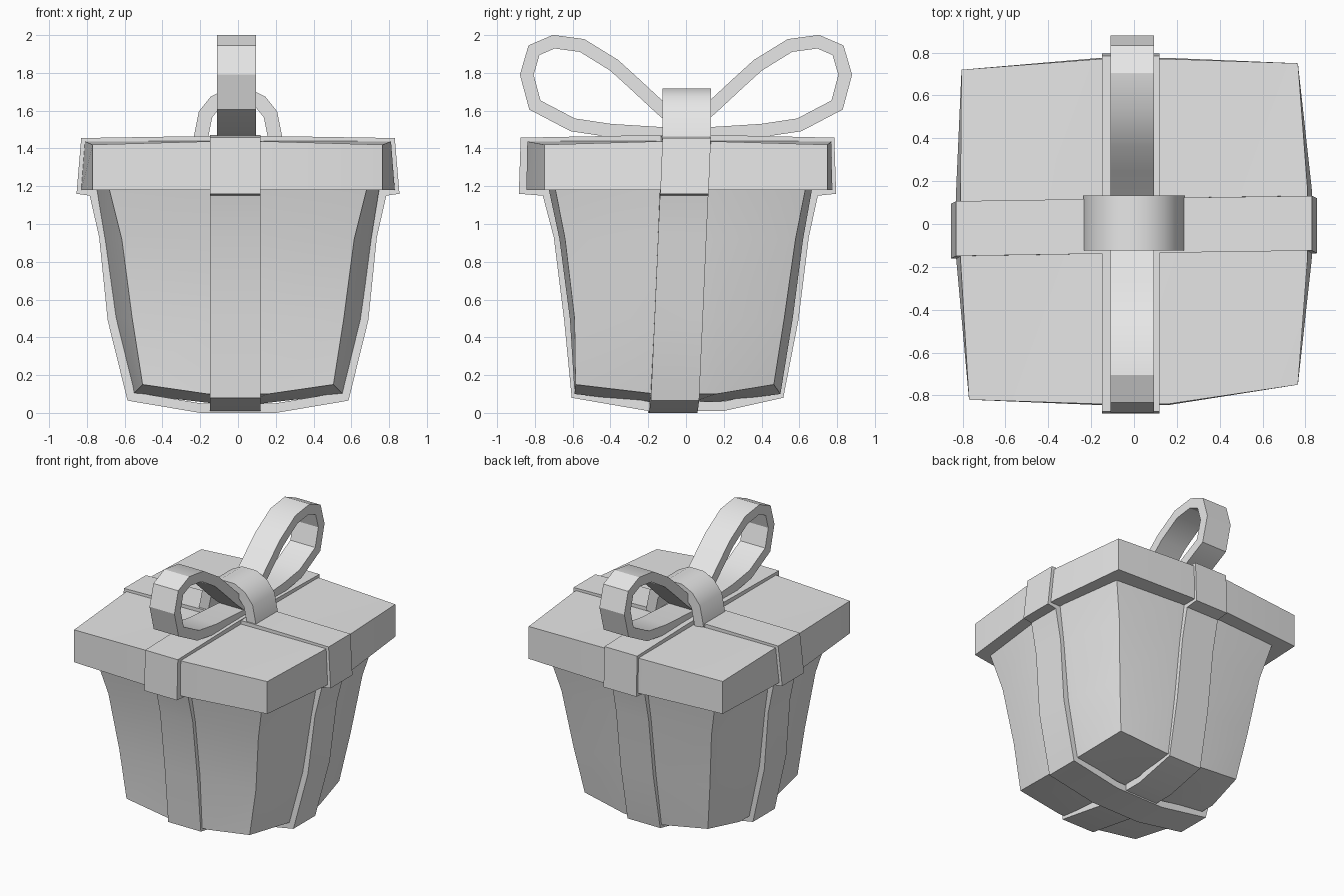
import bpy
import bmesh
import math

cube = bpy.data.objects.get("Cube")
if cube:
    bpy.data.objects.remove(cube, do_unlink=True)

grey = bpy.data.materials.new("light_grey")
grey.use_nodes = True
grey.diffuse_color = (0.8, 0.8, 0.8, 1)
grey.node_tree.nodes["Principled BSDF"].inputs["Base Color"].default_value = (0.8, 0.8, 0.8, 1)


def finish(name, bm, thickness=0, offset=0):
    """Turn a bmesh into a shaded object, thickened if asked."""
    mesh = bpy.data.meshes.new(name)
    bm.to_mesh(mesh)
    bm.free()
    mesh.materials.append(grey)
    obj = bpy.data.objects.new(name, mesh)
    bpy.context.collection.objects.link(obj)
    bpy.ops.object.select_all(action='DESELECT')
    obj.select_set(True)
    bpy.context.view_layer.objects.active = obj
    if thickness:
        mod = obj.modifiers.new("thickness", 'SOLIDIFY')
        mod.thickness = thickness
        mod.offset = offset
        mod.use_even_offset = True
        bpy.ops.object.modifier_apply(modifier=mod.name)
    bpy.ops.object.shade_smooth_by_angle(angle=math.radians(30))
    return obj


def square(cx, cy, off):
    return [(-cx, off - cy), (cx, off - cy), (cx, off + cy), (-cx, off + cy)]


def bulged_ring(corners, z_corner, mx, my, off, z_mid, flat=0.16):
    """Four corners with a pair of pushed-out points in the middle of each side."""
    f, lo, hi = flat, off - my, off + my
    mids = [((-f, lo), (f, lo)), ((mx, -f), (mx, f)), ((f, hi), (-f, hi)), ((-mx, f), (-mx, -f))]
    ring = []
    for (x, y), pair in zip(corners, mids):
        ring.append((x, y, z_corner))
        ring += [(px, py, z_mid) for px, py in pair]
    return ring


def loft(name, rings, z_bottom, z_top):
    """Skin rings from bottom to top and close both ends with a fan."""
    bm = bmesh.new()
    loops = [[bm.verts.new(p) for p in ring] for ring in rings]
    n = len(loops[0])
    for low, high in zip(loops, loops[1:]):
        for i in range(n):
            j = (i + 1) % n
            bm.faces.new((low[i], low[j], high[j], high[i]))
    for loop, z in ((loops[0], z_bottom), (loops[-1], z_top)):
        centre = bm.verts.new((0, -0.03, z))
        for i in range(n):
            bm.faces.new((loop[i], loop[(i + 1) % n], centre))
    bmesh.ops.recalc_face_normals(bm, faces=bm.faces)
    return finish(name, bm)


def band(name, path, half, place, thickness, offset, closed=True, shift=lambda u, z: 0):
    """Sweep a ribbon of the given half width along a path of (u, z) points."""
    bm = bmesh.new()
    pairs = []
    for u, z in path:
        c = shift(u, z)
        pairs.append([bm.verts.new(place(u, c + s * half, z)) for s in (-1, 1)])
    following = pairs[1:] + (pairs[:1] if closed else [])
    for (a, b), (c, d) in zip(pairs, following):
        bm.faces.new((a, c, d, b))
    return finish(name, bm, thickness, offset)


def along_x(u, w, z):
    return (u, w, z)


def along_y(u, w, z):
    return (-w, u, z)


# Tapered box with bulging sides and belly
loft("box_body", [
    bulged_ring(square(0.505, 0.525, -0.06), 0.15, 0.555, 0.545, -0.045, 0.10),
    bulged_ring(square(0.56, 0.555, -0.035), 0.5, 0.65, 0.59, -0.025, 0.5),
    bulged_ring(square(0.615, 0.61, -0.03), 0.92, 0.705, 0.645, -0.025, 0.92),
    bulged_ring(square(0.685, 0.665, -0.03), 1.2, 0.75, 0.70, -0.03, 1.2),
], 0.035, 1.2)

# Slightly crooked lid
lid_corners = [(-0.77, -0.82), (0.765, -0.75), (0.765, 0.75), (-0.805, 0.72)]
loft("lid", [
    bulged_ring(lid_corners, 1.18, 0.83, 0.81, -0.035, 1.18),
    bulged_ring(lid_corners, 1.42, 0.81, 0.805, -0.035, 1.437),
], 1.18, 1.442)


# Ribbons wrapped around lid, sides and underside: (half size, height, offset)
def wrap(profile):
    right = [(off + u, z) for u, z, off in profile]
    left = [(off - u, z) for u, z, off in reversed(profile)]
    return right + left


side_wrap = [(0.2, 1.465, 0), (0.83, 1.455, 0), (0.855, 1.16, 0), (0.785, 1.15, 0),
             (0.735, 0.93, 0), (0.69, 0.49, 0), (0.585, 0.065, 0), (0.2, 0.0, 0)]
front_wrap = [(0.2, 1.47, 0), (0.83, 1.457, -0.045), (0.84, 1.16, -0.045), (0.728, 1.15, -0.03),
              (0.675, 0.93, -0.025), (0.62, 0.49, -0.025), (0.56, 0.08, -0.045), (0.2, 0.01, 0)]
band("side_ribbon", wrap(side_wrap), 0.128, along_x, 0.05, -1,
     shift=lambda u, z: -0.07 + 0.042 * z + 0.015 * u)
band("front_ribbon", wrap(front_wrap), 0.134, along_y, 0.05, -1,
     shift=lambda u, z: 0.015)

# Two bow loops, mirrored front and back
loop_path = [(0, 1.50), (0.13, 1.61), (0.27, 1.74), (0.38, 1.84), (0.55, 1.945), (0.70, 1.965),
             (0.805, 1.92), (0.843, 1.79), (0.80, 1.63), (0.60, 1.525), (0.40, 1.495), (0, 1.47)]
for name, side in (("back_bow_loop", 1), ("front_bow_loop", -1)):
    path = [(side * u, z) for u, z in loop_path]
    band(name, path[::side], 0.102, along_y, 0.07, 0, closed=False,
         shift=lambda u, z: 0.008)

# Arched knot over the middle of the bow
half_arch = [(0.2, 1.44), (0.172, 1.58), (0.12, 1.645), (0.05, 1.68)]
arch = [(-u, z) for u, z in half_arch] + half_arch[::-1]
band("bow_knot", arch, 0.128, along_x, 0.075, 0, closed=False, shift=lambda u, z: 0.004)
